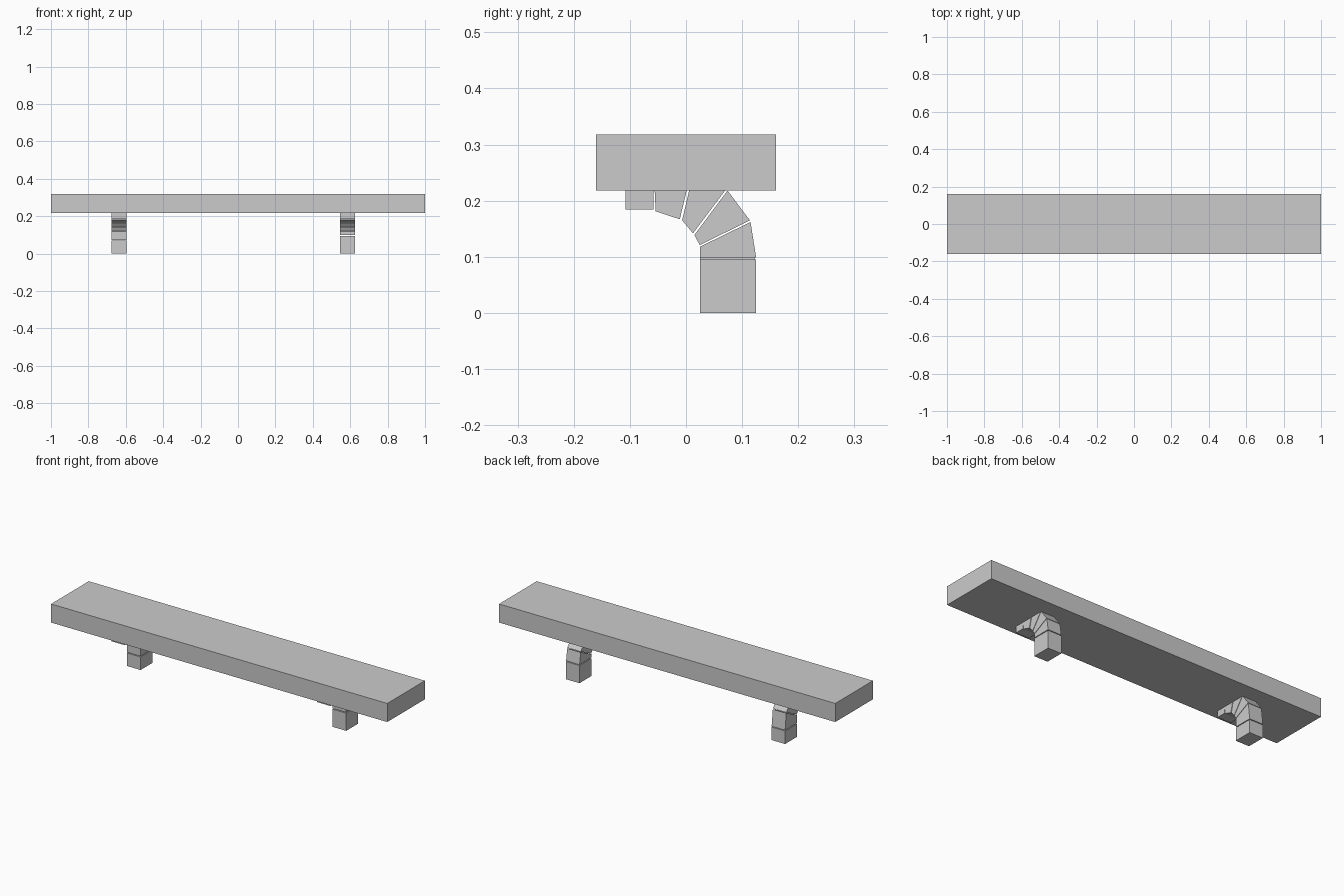
import bpy

if "Cube" in bpy.data.objects:
    bpy.data.objects.remove(bpy.data.objects["Cube"])


def prism(name, x0, x1, profile):
    """Extrude a (y, z) outline along x, from x0 to x1."""
    n = len(profile)
    verts = [(x, y, z) for x in (x0, x1) for y, z in profile]
    faces = [list(range(n))[::-1], list(range(n, 2 * n))]
    faces += [[i, (i + 1) % n, (i + 1) % n + n, i + n] for i in range(n)]
    mesh = bpy.data.meshes.new(name)
    mesh.from_pydata(verts, [], faces)
    obj = bpy.data.objects.new(name, mesh)
    bpy.context.collection.objects.link(obj)
    return obj


def rect(y0, y1, z0, z1):
    return [(y0, z0), (y1, z0), (y1, z1), (y0, z1)]


def bracket(side, cx, foot_top):
    """Curved bracket of separate blocks; upper ends sit inside the plank."""
    blocks = {
        "tip": rect(-0.108, -0.058, 0.184, 0.284),
        "wedge_1": [(-0.054, 0.181), (-0.011, 0.167), (0.012, 0.264), (-0.059, 0.281)],
        "wedge_2": [(-0.007, 0.165), (0.0125, 0.142), (0.071, 0.22), (0.016, 0.262)],
        "wedge_3": [(0.015, 0.139), (0.0245, 0.121), (0.114, 0.165), (0.074, 0.218)],
        "wedge_4": [(0.025, 0.118), (0.025, foot_top + 0.004),
                    (0.125, foot_top + 0.004), (0.115, 0.162)],
        "foot": rect(0.025, 0.125, 0, foot_top),
    }
    for part, profile in blocks.items():
        prism(f"{side}_bracket_{part}", cx - 0.04, cx + 0.04, profile)


# Plank
prism("plank", -1, 1, rect(-0.16, 0.16, 0.218, 0.318))

# Brackets: the left foot is slightly shorter
bracket("left", -0.637, 0.07)
bracket("right", 0.586, 0.095)

# Consistent outward normals
import bmesh
for obj in bpy.context.collection.objects:
    bm = bmesh.new()
    bm.from_mesh(obj.data)
    bmesh.ops.recalc_face_normals(bm, faces=bm.faces)
    bm.to_mesh(obj.data)
    bm.free()
